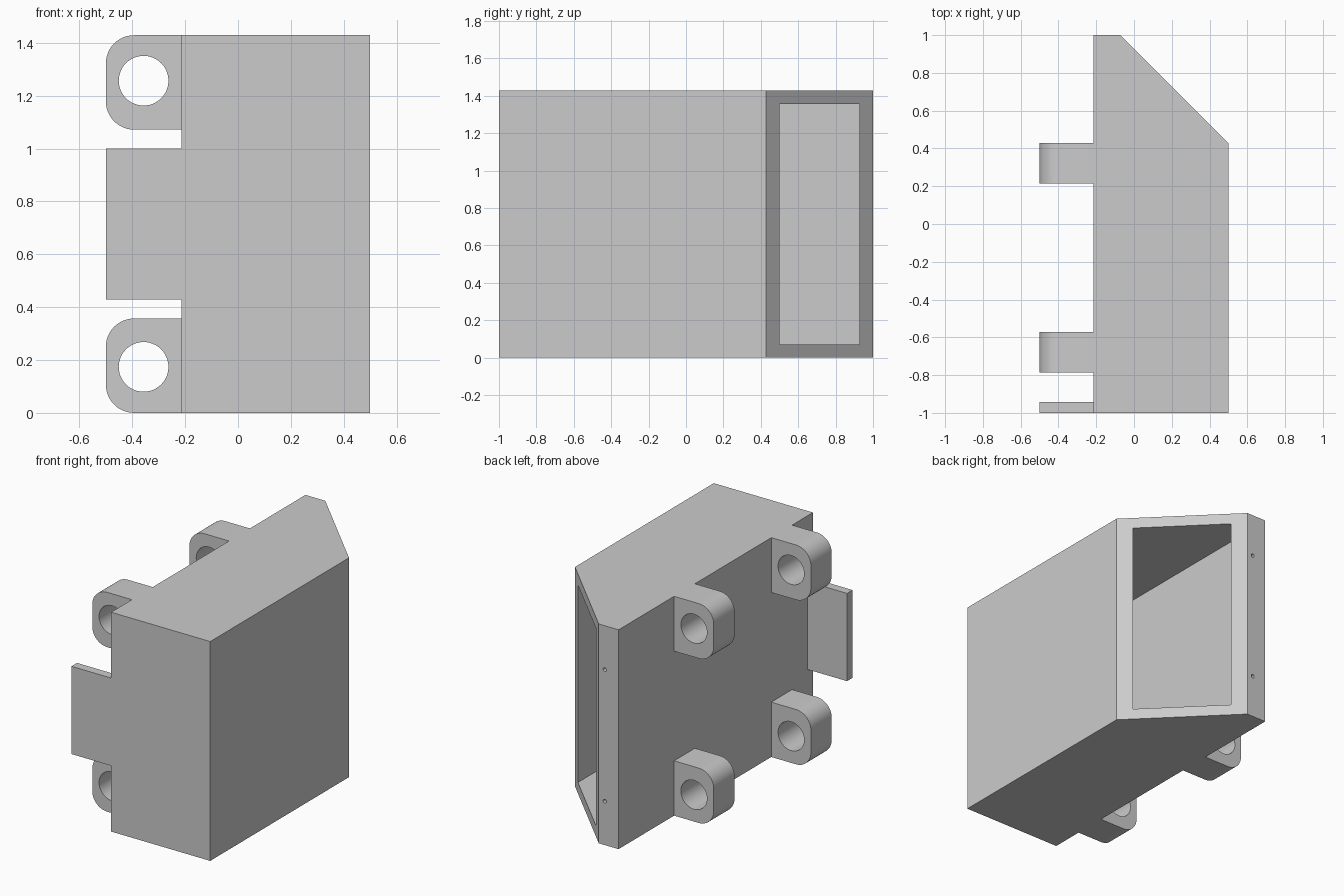
import bpy, bmesh, math
from mathutils import Vector

cube = bpy.data.objects.get("Cube")
if cube:
    bpy.data.objects.remove(cube)

U = 1 / 14                 # wall thickness, the basic module of the part
H = 20 * U                 # overall height

grey = bpy.data.materials.new("light grey")
grey.use_nodes = True
COLOUR = (0.6, 0.6, 0.6, 1)
grey.diffuse_color = COLOUR
grey.node_tree.nodes["Principled BSDF"].inputs["Base Color"].default_value = COLOUR


def prism(name, outline, axis, low, high):
    """Extrude a 2D outline along z (outline in x, y) or y (outline in x, z)."""
    bm = bmesh.new()
    place = (lambda a, b: (a, b, low)) if axis == "z" else (lambda a, b: (a, low, b))
    face = bm.faces.new([bm.verts.new(place(a, b)) for a, b in outline])
    shift = Vector((0, 0, high - low)) if axis == "z" else Vector((0, high - low, 0))
    ext = bmesh.ops.extrude_face_region(bm, geom=[face])
    moved = [g for g in ext["geom"] if isinstance(g, bmesh.types.BMVert)]
    bmesh.ops.translate(bm, verts=moved, vec=shift)
    bmesh.ops.recalc_face_normals(bm, faces=bm.faces)
    mesh = bpy.data.meshes.new(name)
    bm.to_mesh(mesh)
    bm.free()
    mesh.materials.append(grey)
    obj = bpy.data.objects.new(name, mesh)
    bpy.context.collection.objects.link(obj)
    return obj


def arc(cx, cz, r, start, end, steps):
    return [(cx + r * math.cos(math.radians(start + (end - start) * i / steps)),
             cz + r * math.sin(math.radians(start + (end - start) * i / steps)))
            for i in range(steps + 1)]


def activate(obj):
    bpy.ops.object.select_all(action="DESELECT")
    obj.select_set(True)
    bpy.context.view_layer.objects.active = obj


def cut(obj, cutter):
    """Subtract the cutter, then discard it."""
    cutter.hide_render = True
    mod = obj.modifiers.new("cut", "BOOLEAN")
    mod.operation = "DIFFERENCE"
    mod.solver = "EXACT"
    mod.object = cutter
    activate(obj)
    bpy.ops.object.modifier_apply(modifier=mod.name)
    bpy.data.objects.remove(cutter)


def circle(cx, cz, r, steps):
    return arc(cx, cz, r, 0, 360, steps)[:-1]


def smooth(obj):
    activate(obj)
    bpy.ops.object.shade_smooth_by_angle(angle=math.radians(30))


# Housing with one slanted rear corner
LEFT, RIGHT = -3 * U, 7 * U
housing = prism("housing", [(LEFT, -1), (RIGHT, -1), (RIGHT, 6 * U),
                            (-U, 1), (LEFT, 1)], "z", 0, H)

# Hollow interior, open through the slanted face
cavity = prism("cavity_cutter", [
    (LEFT + U, -1 + U), (RIGHT - U, -1 + U), (RIGHT - U, 7 * U),
    (RIGHT, 8 * U), (U, 1), (0, 1 - U), (LEFT + U, 1 - U)], "z", U, H - U)
cut(housing, cavity)

# Two small screw holes in the rear strip
for z in (4 * U, 16 * U):
    cut(housing, prism("screw_cutter", circle(-0.115, z, 0.012, 20),
                       "y", 1 - 1.5 * U, 1.1))
smooth(housing)

# Front flange plate
prism("front_flange", [(-7 * U, 6 * U), (LEFT, 6 * U), (LEFT, 14 * U),
                       (-7 * U, 14 * U)], "y", -1, -1 + 0.8 * U)

# Four mounting lugs with rounded outer corners and a bore
R = 1.5 * U
for level, base, bore in (("lower", 0, 0.174), ("upper", 15 * U, H - 0.172)):
    outline = [(LEFT, base), (LEFT, base + 5 * U)]
    outline += arc(-7 * U + R, base + 5 * U - R, R, 90, 180, 12)
    outline += arc(-7 * U + R, base + R, R, 180, 270, 12)
    for end, y in (("front", -11 * U), ("rear", 3 * U)):
        lug = prism(f"{level}_{end}_lug", outline, "y", y, y + 3 * U)
        cut(lug, prism("bore_cutter", circle(-5 * U, bore, 0.094, 48),
                       "y", y - U, y + 4 * U))
        smooth(lug)
